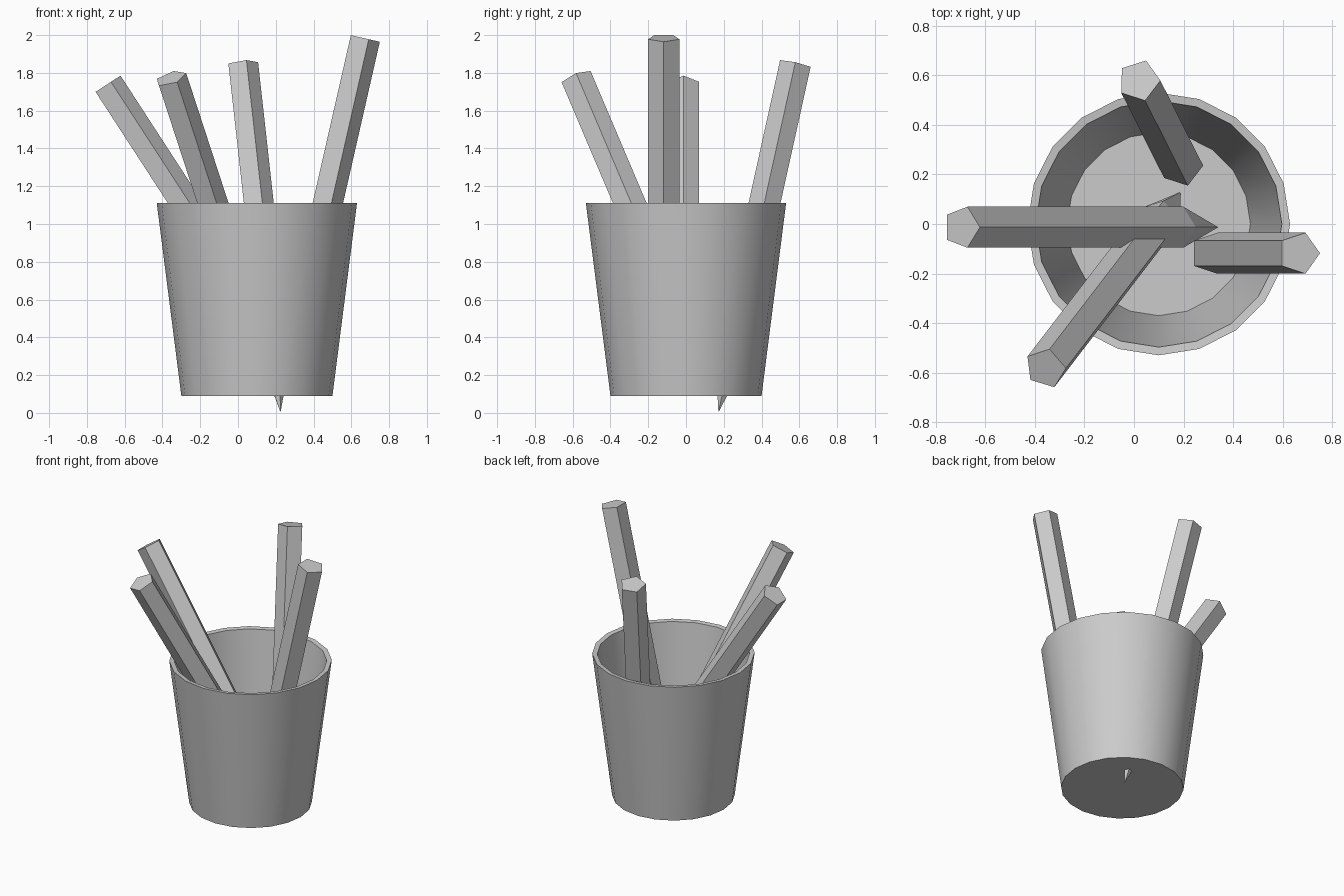
import bpy, bmesh
from math import sin, cos, pi, radians, asin, atan2
from mathutils import Vector

if "Cube" in bpy.data.objects:
    bpy.data.objects.remove(bpy.data.objects["Cube"])


def lathe(name, profile, sides):
    """Revolve (radius, z) points about z; radius 0 closes to a single point."""
    bm = bmesh.new()
    rings = []
    for r, z in profile:
        if r == 0:
            rings.append([bm.verts.new((0, 0, z))] * sides)
        else:
            rings.append([bm.verts.new((r * cos(2 * pi * i / sides), r * sin(2 * pi * i / sides), z))
                          for i in range(sides)])
    for a, b in zip(rings, rings[1:]):
        for i in range(sides):
            j = (i + 1) % sides
            quad = list(dict.fromkeys((a[i], a[j], b[j], b[i])))
            bm.faces.new(quad)
    for end in (rings[0], rings[-1]):
        if len(set(end)) > 1:
            bm.faces.new(end)
    bmesh.ops.recalc_face_normals(bm, faces=bm.faces)
    mesh = bpy.data.meshes.new(name)
    bm.to_mesh(mesh)
    bm.free()
    obj = bpy.data.objects.new(name, mesh)
    bpy.context.collection.objects.link(obj)
    return obj


# Tapered cup with a thin wall and floor
cup = lathe("cup", [(0.40, 0.09), (0.53, 1.11), (0.497, 1.106), (0.37, 0.115)], 20)
cup.location = (0.1, 0, 0)
bpy.context.view_layer.objects.active = cup
cup.select_set(True)
bpy.ops.object.shade_smooth_by_angle(angle=radians(30))

# Five-sided pencils: centre of the flat end, and the direction towards it
PENCILS = {
    "pencil_left": ((-0.695, -0.013, 1.738), (-0.545, 0, 0.839)),
    "pencil_back": ((0.02, 0.579, 1.847), (-0.108, 0.2145, 0.971)),
    "pencil_right": ((0.666, -0.118, 1.984), (0.222, 0, 0.975)),
    "pencil_front": ((-0.357, -0.582, 1.772), (-0.287, -0.374, 0.881)),
}
for name, (top, axis) in PENCILS.items():
    u = Vector(axis).normalized()
    pencil = lathe(name, [(0.087, 0), (0.087, -1.6), (0, -1.9)], 5)
    pencil.location = top
    pencil.rotation_euler = (asin(-u.y), atan2(u.x, u.z), 0)
